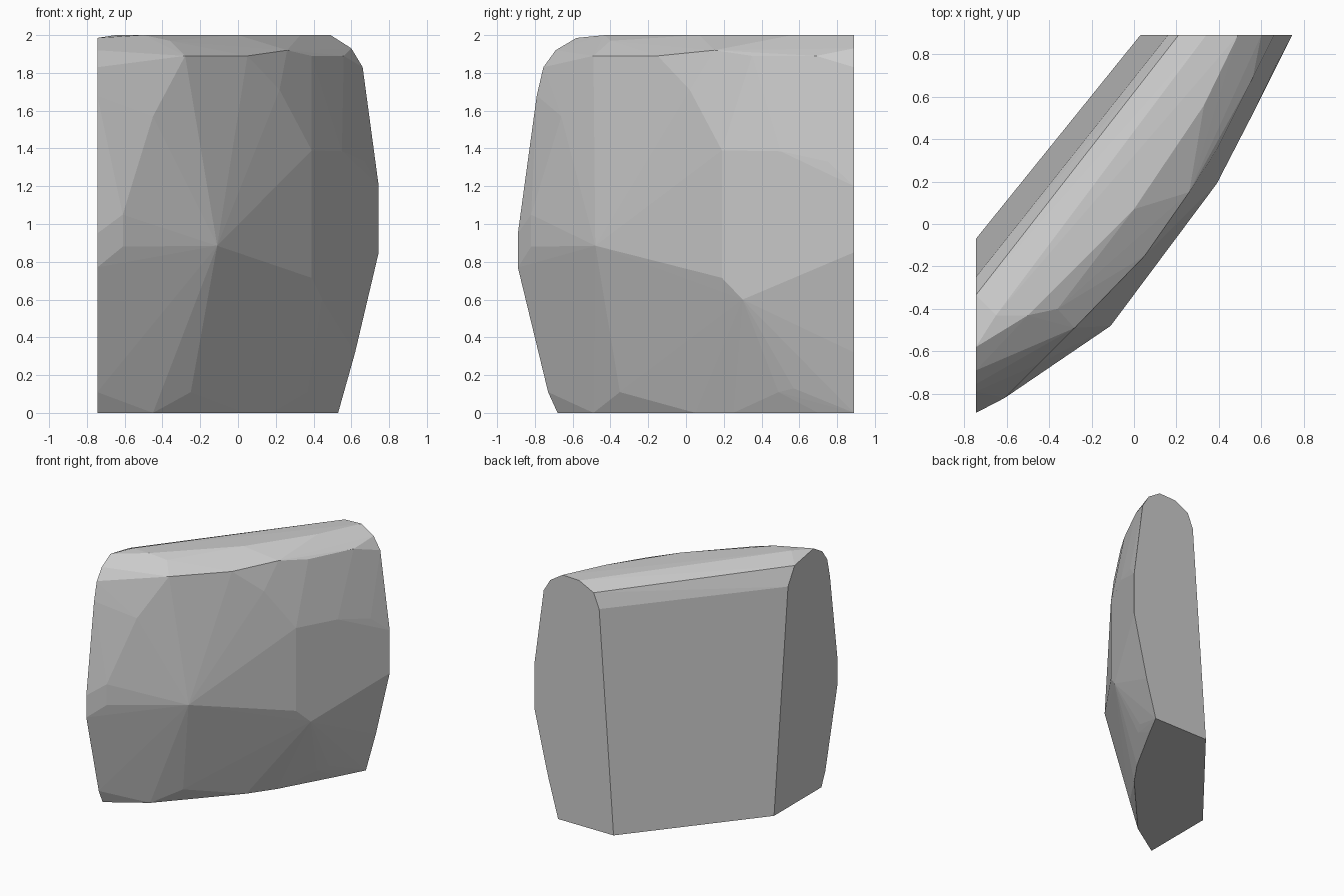
import bpy, bmesh

XL, YB = -0.745, 0.89   # the two flat cut ends of the slab

# Cut end on the left: (y, z) outline
left_end = [(-0.07, 0), (-0.25, 1.80), (-0.335, 1.94), (-0.58, 1.985),
            (-0.69, 1.92), (-0.755, 1.83), (-0.79, 1.68), (-0.89, 0.95),
            (-0.89, 0.77), (-0.73, 0.11), (-0.68, 0)]

# Cut end at the back: (x, z) outline
back_end = [(0.03, 0), (0.16, 1.81), (0.21, 1.93), (0.34, 1.995), (0.49, 2.0),
            (0.60, 1.93), (0.66, 1.83), (0.745, 1.2), (0.745, 0.85),
            (0.62, 0.32), (0.53, 0)]

# Footprint edge under the bulging face
foot = [(-0.45, -0.49), (0.04, 0.05), (0.18, 0.25), (0.43, 0.70)]

# Flat top strip
top = [(-0.65, -0.43), (-0.50, -0.43), (0.0, 0.07), (0.33, 0.56)]

# Chiselled corners of the bulging face
face = [(-0.61, -0.82, 0.88), (-0.61, -0.82, 1.05), (-0.11, -0.48, 0.885),
        (0.39, 0.19, 1.39), (0.39, 0.19, 0.715), (0.446, 0.30, 0.60),
        (0.55, 0.50, 1.385), (0.67, 0.75, 1.33), (0.22, 0.02, 1.71),
        (-0.45, -0.66, 1.57), (-0.25, -0.35, 0.11), (0.37, 0.49, 0.11),
        (0.42, 0.57, 0.13)]

# Crease below the rounded shoulder
crease = [(-0.28, -0.49, 1.89), (0.05, -0.15, 1.89), (0.26, 0.15, 1.92),
          (0.39, 0.35, 1.89), (0.56, 0.69, 1.89), (-0.36, -0.40, 1.97)]

points = [(XL, y, z) for y, z in left_end]
points += [(x, YB, z) for x, z in back_end]
points += [(x, y, 0) for x, y in foot]
points += [(x, y, 2) for x, y in top]
points += face + crease

# Wrap the corners into one faceted stone slab
bm = bmesh.new()
for p in points:
    bm.verts.new(p)
hull = bmesh.ops.convex_hull(bm, input=bm.verts[:])
loose = {g for g in hull["geom_interior"] + hull["geom_unused"]
         if isinstance(g, bmesh.types.BMVert) and g.is_valid and not g.link_faces}
bmesh.ops.delete(bm, geom=list(loose), context='VERTS')
bmesh.ops.dissolve_limit(bm, angle_limit=0.01, verts=bm.verts[:], edges=bm.edges[:])
bmesh.ops.recalc_face_normals(bm, faces=bm.faces[:])

mesh = bpy.data.meshes.new("rock_slab")
bm.to_mesh(mesh)
bm.free()
bpy.context.collection.objects.link(bpy.data.objects.new("rock_slab", mesh))
